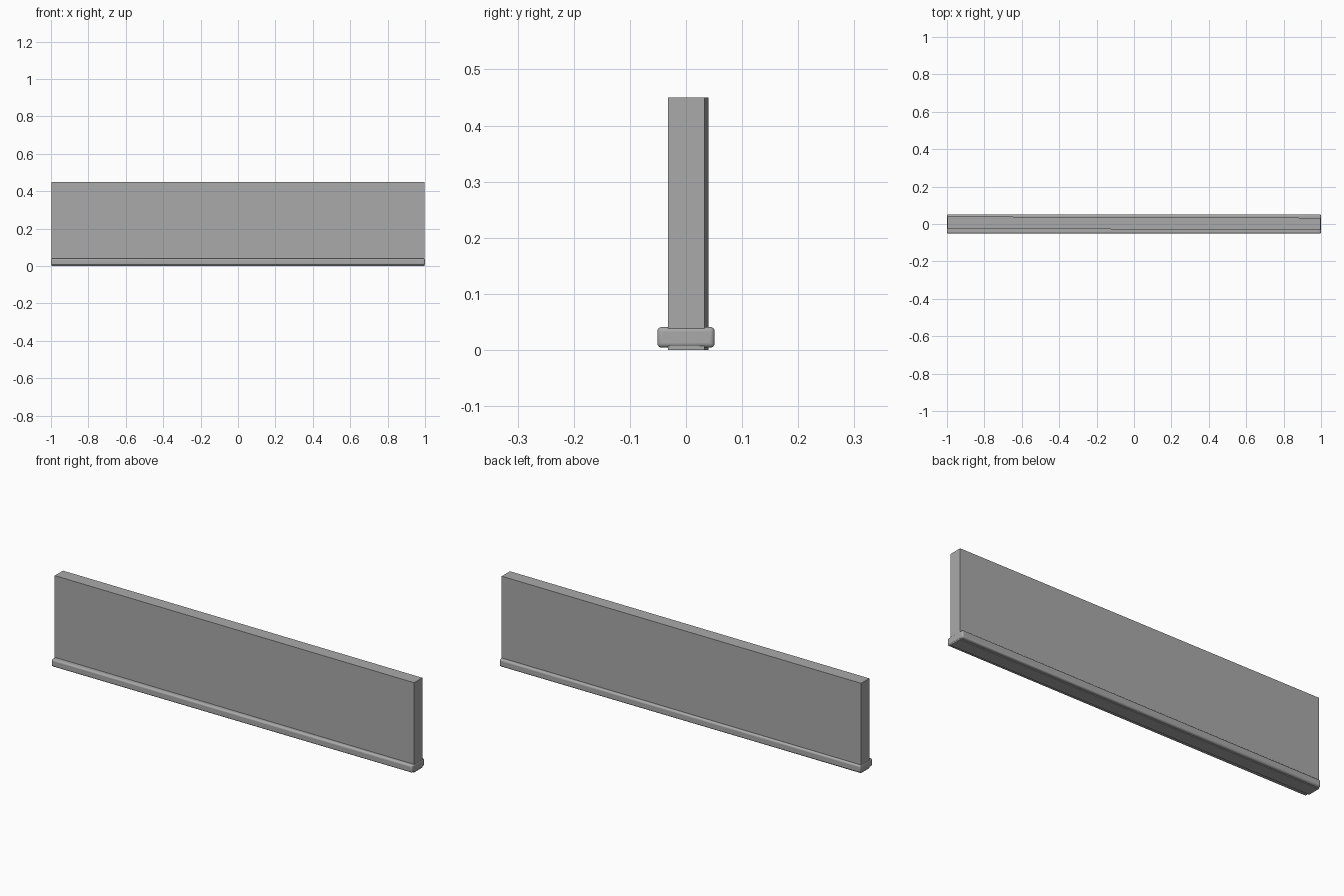
import bpy
import math

cube = bpy.data.objects.get("Cube")
if cube:
    bpy.data.objects.remove(cube, do_unlink=True)

grey = bpy.data.materials.new("plain grey")
grey.use_nodes = True
colour = (0.4, 0.4, 0.4, 1)
grey.diffuse_color = colour
grey.node_tree.nodes["Principled BSDF"].inputs["Base Color"].default_value = colour


def box(name, size, centre, turn=0):
    bpy.ops.mesh.primitive_cube_add(size=1, location=centre, rotation=(0, 0, turn))
    part = bpy.context.object
    part.name = name
    part.scale = size
    bpy.ops.object.transform_apply(location=False, rotation=False, scale=True)
    part.data.materials.append(grey)
    return part


# Tall panel, turned very slightly off the skirting
box("wall_panel", (1.996, 0.065, 0.45), (0, 0.004, 0.225), math.atan2(-0.007, 2))

# Rounded skirting around the foot of the panel
skirting = box("skirting_board", (2, 0.102, 0.037), (0, 0, 0.0225))
bevel = skirting.modifiers.new("rounded_edges", "BEVEL")
bevel.width = 0.008
bevel.segments = 4
bpy.ops.object.shade_smooth_by_angle(angle=math.radians(35))
